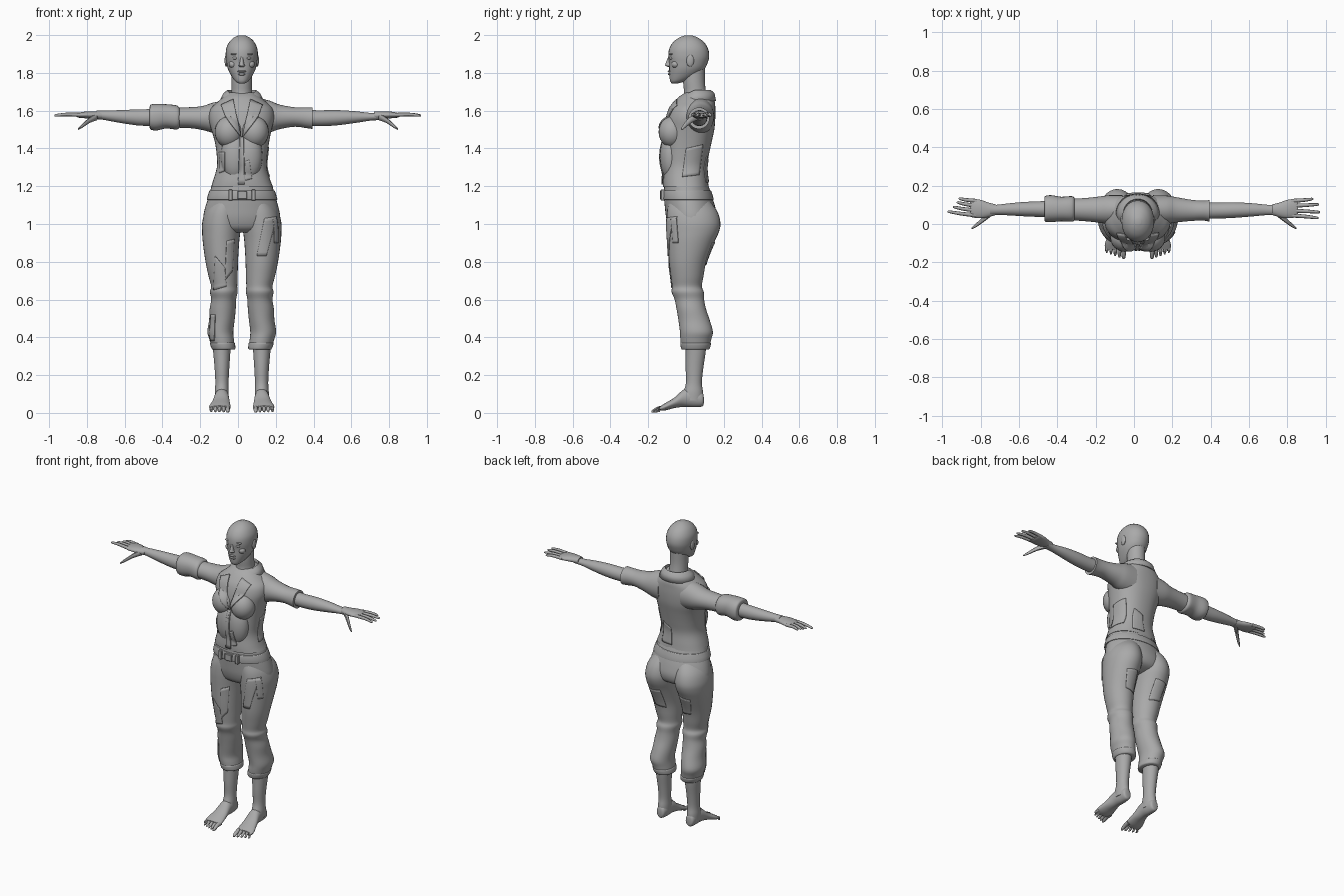
import bpy, bmesh, math
from mathutils import Vector
from mathutils.bvhtree import BVHTree

CX = 0.02  # body centre line
grey = bpy.data.materials.new("plain_grey")
grey.diffuse_color = (0.4, 0.4, 0.4, 1)
sv, sf = [], []  # surface that patches get projected on


def finish(name, bm, angle=50, surface=False):
    bmesh.ops.recalc_face_normals(bm, faces=bm.faces)
    me = bpy.data.meshes.new(name)
    bm.to_mesh(me)
    bm.free()
    me.materials.append(grey)
    for p in me.polygons:
        p.use_smooth = True
    me.set_sharp_from_angle(angle=math.radians(angle))
    ob = bpy.data.objects.new(name, me)
    bpy.context.collection.objects.link(ob)
    if surface:
        k = len(sv)
        sv.extend(v.co.copy() for v in me.vertices)
        sf.extend([k + i for i in p.vertices] for p in me.polygons)
    return ob


def smooth_rows(rows, sub):
    """Curve through the given rows."""
    out = []
    for i in range(len(rows) - 1):
        q = [rows[max(0, min(len(rows) - 1, i + k))] for k in (-1, 0, 1, 2)]
        for s in range(sub):
            t = s / sub
            out.append([0.5 * (2 * b + (c - a) * t + (2 * a - 5 * b + 4 * c - d) * t * t
                               + (3 * b - a - 3 * c + d) * t ** 3) for a, b, c, d in zip(*q)])
    return out + [list(rows[-1])]


def loft(name, axis, rows, n=28, sub=4, power=1.0, mirror=False, surface=True):
    """Rings along an axis; row = position, then low/high bounds on the other two axes."""
    bm = bmesh.new()
    rings = []
    for t, a0, a1, b0, b1 in smooth_rows(rows, sub):
        ring = []
        for k in range(n):
            w = 2 * math.pi * k / n
            c, s = math.cos(w), math.sin(w)
            p = [(a0 + a1) / 2 + (a1 - a0) / 2 * math.copysign(abs(c) ** power, c),
                 (b0 + b1) / 2 + (b1 - b0) / 2 * math.copysign(abs(s) ** power, s)]
            p.insert(axis, t)
            if mirror:
                p[0] = 2 * CX - p[0]
            ring.append(bm.verts.new(p))
        rings.append(ring)
    for r, q in zip(rings, rings[1:]):
        for k in range(n):
            bm.faces.new((r[k], r[(k + 1) % n], q[(k + 1) % n], q[k]))
    bm.faces.new(rings[0])
    bm.faces.new(rings[-1])
    return finish(name, bm, surface=surface)


def digit(name, axis, pts, mirror=False):
    """Finger or toe; point = x, y, z, radius."""
    rows = []
    for p in pts:
        o = [p[i] for i in range(3) if i != axis]
        rows.append((p[axis], o[0] - p[3], o[0] + p[3], o[1] - p[3], o[1] + p[3]))
    loft(name, axis, rows, n=8, sub=3, mirror=mirror, surface=False)


def ball(name, loc, size, surface=False):
    bm = bmesh.new()
    bmesh.ops.create_uvsphere(bm, u_segments=24, v_segments=14, radius=1)
    for v in bm.verts:
        v.co = Vector(loc) + Vector(a * b for a, b in zip(v.co, size))
    finish(name, bm, surface=surface)


def box(name, loc, size):
    bm = bmesh.new()
    bmesh.ops.create_cube(bm, size=1)
    for v in bm.verts:
        v.co = Vector(loc) + Vector(a * b for a, b in zip(v.co, size))
    bmesh.ops.bevel(bm, geom=bm.edges[:], offset=0.003, segments=1, affect='EDGES')
    finish(name, bm, 30)


# ---- head, face and neck
loft("head", 2, [(1.745, .002, .038, -.076, -.04), (1.757, -.016, .056, -.084, .0),
                 (1.785, -.036, .076, -.088, .06), (1.82, -.053, .093, -.089, .098),
                 (1.855, -.061, .101, -.09, .115), (1.89, -.065, .105, -.094, .123),
                 (1.93, -.062, .102, -.088, .116), (1.965, -.045, .085, -.066, .093),
                 (1.988, -.02, .06, -.034, .06), (1.999, .005, .035, -.003, .03)], power=.95)
loft("neck", 2, [(1.56, -.07, .11, -.06, .12), (1.64, -.05, .09, -.035, .12), (1.69, -.036, .076, -.012, .108),
                 (1.75, -.034, .074, -.015, .1), (1.82, -.034, .074, -.015, .1)])
loft("nose", 2, [(1.832, .008, .032, -.096, -.07), (1.838, .003, .037, -.11, -.07),
                 (1.85, .008, .032, -.109, -.07), (1.888, .013, .027, -.094, -.07)], n=10)
ball("upper_lip", (CX, -.086, 1.808), (.023, .011, .006))
ball("lower_lip", (CX, -.084, 1.793), (.02, .011, .007))
for s, side in ((-1, "right"), (1, "left")):
    ball(side + "_eye", (CX + s * .034, -.077, 1.878), (.015, .012, .008))
    ball(side + "_brow", (CX + s * .036, -.078, 1.899), (.024, .011, .005))
    ball(side + "_cheek", (CX + s * .045, -.055, 1.845), (.024, .022, .02))
    ball(side + "_ear", (CX + s * .082, .022, 1.865), (.009, .02, .032))

# ---- jacket body
loft("jacket_body", 2, [(1.195, -.142, .186, -.122, .12), (1.23, -.132, .172, -.123, .116),
                        (1.3, -.112, .152, -.118, .11), (1.37, -.113, .156, -.115, .122),
                        (1.44, -.124, .166, -.112, .137), (1.5, -.142, .178, -.108, .15),
                        (1.56, -.155, .192, -.1, .155), (1.61, -.145, .184, -.085, .155),
                        (1.645, -.11, .15, -.062, .153), (1.675, -.075, .115, -.035, .14),
                        (1.695, -.05, .09, -.005, .12)], n=40, power=.88)
for s, side in ((-1, "right"), (1, "left")):
    ball(side + "_bust", (CX + s * .068, -.072, 1.487), (.075, .073, .083), True)
    # ragged loose front edges
    ball(side + "_front_drape", (CX + s * .035, -.08, 1.36), (.075, .058, .13), True)

# ---- sleeves, cuffs, arms
loft("right_sleeve", 0, [(-.06, 0, .15, 1.47, 1.655), (-.13, 0, .15, 1.482, 1.643), (-.19, .008, .142, 1.498, 1.624),
                         (-.26, .015, .135, 1.508, 1.618), (-.36, .022, .13, 1.51, 1.615)])
loft("right_rolled_cuff", 0, [(-.31, .02, .135, 1.512, 1.615), (-.325, .012, .145, 1.5, 1.628),
                              (-.38, .014, .142, 1.506, 1.634), (-.43, .01, .15, 1.495, 1.636),
                              (-.462, .012, .146, 1.5, 1.632), (-.468, .025, .13, 1.515, 1.615)], power=.9)
loft("right_arm", 0, [(-.36, .03, .125, 1.52, 1.612), (-.5, .037, .118, 1.52, 1.607), (-.57, .04, .115, 1.527, 1.605),
                      (-.65, .045, .108, 1.54, 1.602), (-.72, .048, .1, 1.553, 1.6), (-.75, .046, .104, 1.556, 1.6)])
loft("left_sleeve", 0, [(.1, 0, .15, 1.47, 1.67), (.17, 0, .148, 1.485, 1.652), (.22, .008, .14, 1.502, 1.632),
                        (.3, .016, .126, 1.515, 1.618), (.36, .018, .122, 1.508, 1.618), (.395, .012, .125, 1.503, 1.617)])
loft("left_arm", 0, [(.3, .026, .115, 1.525, 1.607), (.42, .028, .112, 1.518, 1.602), (.52, .032, .113, 1.522, 1.603),
                     (.62, .04, .108, 1.535, 1.597), (.7, .047, .1, 1.547, 1.588), (.75, .046, .102, 1.55, 1.588)])

# ---- hands: palm, four fingers, thumb
tips = {-1: ((-.915, .132), (-.925, .112), (-.945, .088), (-.972, .064)),
        1: ((.935, .13), (.965, .102), (.97, .062), (.962, .032))}
for s, side in ((-1, "right"), (1, "left")):
    loft(side + "_palm", 0, [(s * .72, .047, .102, 1.553, 1.596), (s * .76, .036, .112, 1.556, 1.596),
                             (s * .8, .03, .126, 1.559, 1.596), (s * .84, .034, .13, 1.562, 1.59),
                             (s * .855, .042, .124, 1.567, 1.585)])
    for i, (tx, ty) in enumerate(tips[s]):
        by = .12 - i * .025
        mx = (s * .84 + tx) / 2
        digit(side + "_finger", 0, [(s * .82, by, 1.577, .011), (mx, (by + ty) / 2, 1.58, .0095),
                                    (tx - s * .008, ty, 1.575, .007), (tx, ty, 1.574, .002)])
    digit(side + "_thumb", 0, [(s * .745, .06, 1.57, .02), (s * .785, .025, 1.55, .015), (s * .82, -.004, 1.523, .011),
                               (s * .843, -.02, 1.505, .006), (s * .848, -.023, 1.501, .002)])

# ---- trousers: hips, belt, legs, feet
loft("trouser_hips", 2, [(1.205, -.14, .182, -.115, .118), (1.15, -.153, .196, -.117, .136),
                         (1.09, -.173, .214, -.112, .155), (1.03, -.184, .224, -.104, .165),
                         (.98, -.17, .21, -.085, .145), (.955, -.1, .14, -.05, .08)], n=40)
loft("belt", 2, [(1.128, -.163, .207, -.126, .145), (1.134, -.165, .208, -.129, .146),
                 (1.172, -.153, .196, -.128, .135), (1.178, -.15, .192, -.125, .132)], n=40, sub=2)
box("belt_buckle", (.022, -.13, 1.153), (.05, .016, .044))
for x in (-.04, .082):
    box("belt_loop", (x, -.123, 1.153), (.022, .022, .058))
for s, side in ((-1, "right"), (1, "left")):
    m = s > 0
    loft(side + "_trouser_leg", 2, [(1.13, -.13, .01, -.09, .12), (1.07, -.172, .016, -.1, .164),
         (1.01, -.189, .018, -.102, .182), (.96, -.19, .013, -.1, .175), (.9, -.186, .006, -.096, .148),
         (.8, -.172, 0, -.09, .108), (.72, -.155, -.002, -.08, .092), (.67, -.142, -.004, -.074, .084),
         (.64, -.148, -.002, -.076, .094), (.6, -.142, -.01, -.06, .096), (.55, -.15, -.012, -.05, .106),
         (.49, -.153, -.018, -.04, .126), (.43, -.162, -.025, -.032, .142), (.39, -.152, -.022, -.03, .134),
         (.355, -.142, -.018, -.026, .126), (.338, -.136, -.018, -.022, .122)], n=32, mirror=m)
    loft(side + "_turned_hem", 2, [(.372, -.142, -.02, -.026, .126), (.366, -.148, -.016, -.03, .132),
         (.342, -.14, -.014, -.026, .126), (.335, -.134, -.02, -.02, .118)], mirror=m)
    loft(side + "_shin", 2, [(.42, -.14, -.035, -.005, .11), (.33, -.132, -.04, -.002, .105),
         (.24, -.124, -.046, -.002, .092), (.16, -.12, -.05, 0, .084), (.11, -.123, -.049, -.014, .09),
         (.065, -.122, -.05, -.02, .09)], mirror=m)
    loft(side + "_foot", 1, [(.094, -.1, -.07, .05, .085), (.085, -.114, -.058, .034, .11), (.04, -.12, -.05, .03, .13),
         (-.01, -.125, -.048, .032, .125), (-.06, -.138, -.043, .026, .082), (-.105, -.152, -.04, .014, .055),
         (-.132, -.15, -.045, .012, .038)], mirror=m)
    for i in range(5):
        x, r, y = -.054 - i * .022, (.013, .0105, .01, .0095, .009)[i], -.178 + i * .008
        digit(side + "_toe", 1, [(x + .002, -.11, .027, r), (x, -.14, .024, r * .95),
                                 (x, y + .008, .012, r * .8), (x, y - .004, .007, r * .4)], m)

# ---- standing collar folded around the neck
bm = bmesh.new()
rows = []
for i in range(33):
    w = math.radians(-60 + 300 * i / 32)
    c, s = math.cos(w), math.sin(w)
    d = .04 * max(0, -s) ** 1.5
    rows.append([bm.verts.new((CX + rx * c, .055 + ry * s, z - d * k)) for rx, ry, z, k in
                 ((.066, .066, 1.68, 1.2), (.076, .076, 1.71, 1), (.098, .096, 1.692, 1.2), (.118, .104, 1.652, 1.3))])
for a, b in zip(rows, rows[1:]):
    for k in range(3):
        bm.faces.new((a[k], a[k + 1], b[k + 1], b[k]))
finish("collar", bm).modifiers.new("thick", 'SOLIDIFY').thickness = .007

# ---- patches and lapels laid on the surface
tree = BVHTree.FromPolygons(sv, sf)


def patch(name, axis, sign, corners, lift=.003, thick=.004, n=10):
    """Four corners (horizontal, z) projected along an axis from one side."""
    bm = bmesh.new()
    grid = {}
    a, b, c, d = (Vector(p) for p in corners)
    for i in range(n + 1):
        for j in range(n + 1):
            p = a.lerp(b, i / n).lerp(d.lerp(c, i / n), j / n)
            o = Vector((sign, p.x, p.y)) if axis == 0 else Vector((p.x, sign, p.y))
            u = Vector((-sign, 0, 0)) if axis == 0 else Vector((0, -sign, 0))
            hit = tree.ray_cast(o, u)[0]
            if hit:
                grid[i, j] = bm.verts.new(hit - u * lift)
    for i in range(n):
        for j in range(n):
            q = [(i, j), (i + 1, j), (i + 1, j + 1), (i, j + 1)]
            if all(k in grid for k in q):
                bm.faces.new([grid[k] for k in q])
    ob = finish(name, bm)
    mod = ob.modifiers.new("thick", 'SOLIDIFY')
    mod.thickness, mod.offset = thick, 0


for s, side in ((-1, "right"), (1, "left")):
    patch(side + "_lapel", 1, -1, [(CX + s * x, z) for x, z in ((.045, 1.66), (.11, 1.63), (.085, 1.565), (.004, 1.46))],
          .005, .007)
    patch(side + "_back_thigh_patch", 1, 1, [(CX + s * x, z) for x, z in ((.06, .78), (.13, .79), (.15, .9), (.07, .91))])
patch("front_placket", 1, -1, [(.0, 1.21), (.035, 1.21), (.03, 1.46), (.01, 1.46)], .004, .006)
patch("left_thigh_patch", 1, -1, [(.1, .83), (.15, .83), (.205, 1.04), (.14, 1.03)])
patch("right_thigh_patch", 1, -1, [(-.07, .7), (-.03, .75), (-.02, .92), (-.06, .91)])
patch("right_knee_patch", 1, -1, [(-.13, .65), (-.06, .67), (-.07, .77), (-.12, .83)])
patch("right_shin_patch", 1, -1, [(-.152, .38), (-.125, .38), (-.12, .52), (-.145, .52)])
patch("jacket_front_patch", 1, -1, [(-.1, 1.27), (-.07, 1.28), (-.07, 1.38), (-.1, 1.38)])
patch("jacket_hem_patch", 1, -1, [(.04, 1.23), (.075, 1.24), (.06, 1.34), (.035, 1.33)])
patch("jacket_side_patch", 0, 1, [(-.02, 1.25), (.07, 1.26), (.09, 1.42), (0, 1.4)])
patch("hip_side_patch", 0, 1, [(-.07, .9), (-.04, .9), (-.05, 1.03), (-.08, 1.03)])
patch("jacket_back_patch", 1, 1, [(.02, 1.22), (.1, 1.22), (.09, 1.36), (.03, 1.33)])
